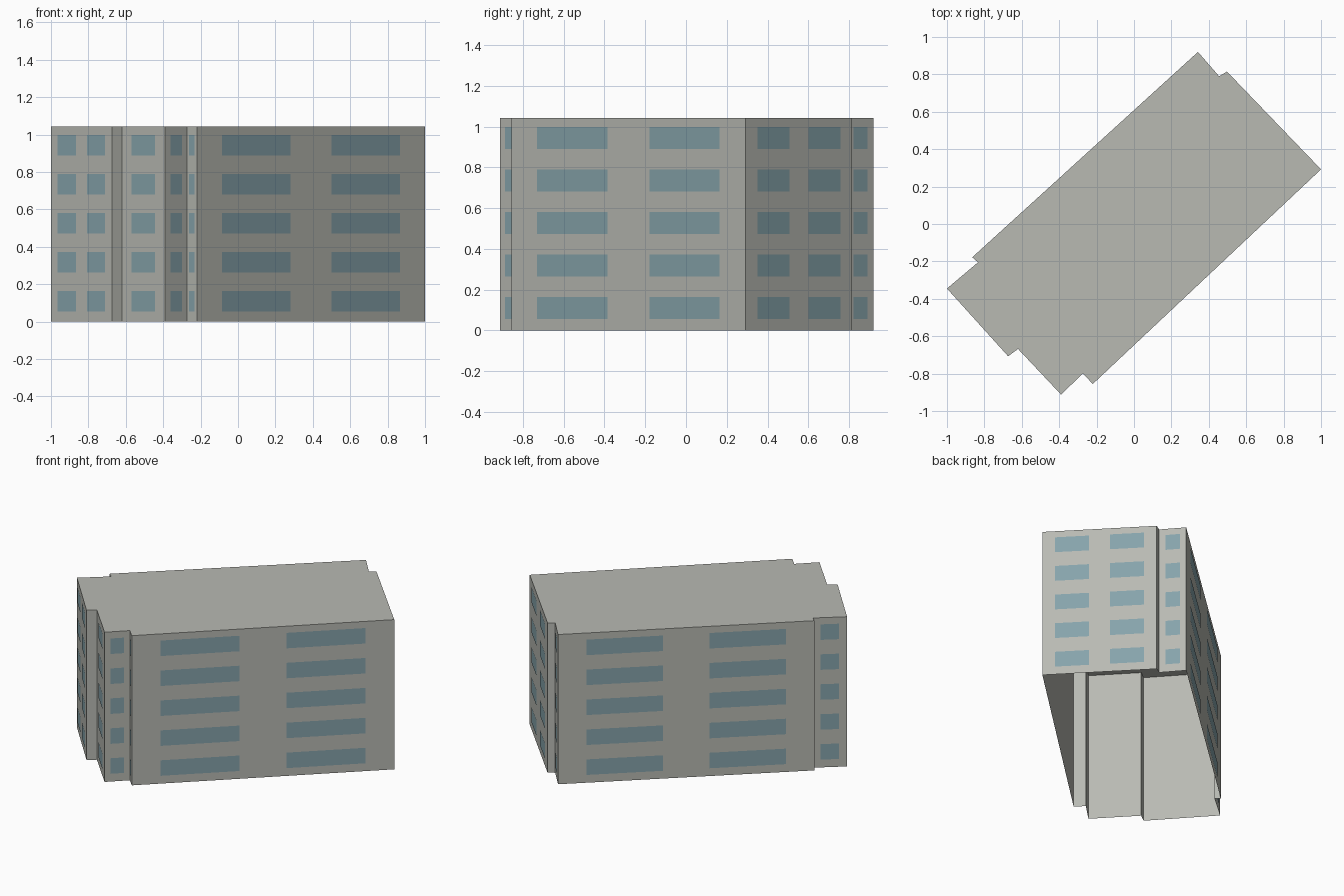
import bpy
import bmesh
from mathutils import Vector

cube = bpy.data.objects.get("Cube")
if cube:
    bpy.data.objects.remove(cube, do_unlink=True)

HEIGHT = 1.043
STOREYS = 5
SILL, HEAD = 0.055, 0.163        # window bottom and top within a storey
OFFSET = 0.002                   # window plates sit just proud of the wall

PAIR = [(0.11, 0.41), (0.59, 0.89)]
SINGLE = [(0.23, 0.77)]
BLANK = []

# Footprint corners, counter-clockwise, each with the windows of the wall that starts there
PLAN = [
    ((-1.0, -0.345), PAIR),
    ((-0.673, -0.707), BLANK),
    ((-0.62, -0.668), SINGLE),
    ((-0.39, -0.912), SINGLE),
    ((-0.274, -0.80), SINGLE),
    ((-0.22, -0.855), PAIR),
    ((1.0, 0.292), PAIR),
    ((0.497, 0.815), BLANK),
    ((0.455, 0.79), SINGLE),
    ((0.342, 0.92), PAIR),
    ((-0.865, -0.178), BLANK),
    ((-0.834, -0.205), SINGLE),
]


def make_material(name, color):
    mat = bpy.data.materials.new(name)
    mat.use_nodes = True
    mat.diffuse_color = color
    mat.node_tree.nodes["Principled BSDF"].inputs["Base Color"].default_value = color
    return mat


def make_object(name, bm, mat):
    mesh = bpy.data.meshes.new(name)
    bm.to_mesh(mesh)
    bm.free()
    mesh.materials.append(mat)
    obj = bpy.data.objects.new(name, mesh)
    bpy.context.collection.objects.link(obj)
    return obj


concrete = make_material("warm grey concrete", (0.48, 0.49, 0.45, 1))
glass = make_material("blue grey glass", (0.24, 0.37, 0.41, 1))

corners = [Vector((x, y, 0)) for (x, y), _ in PLAN]
up = Vector((0, 0, 1))

# Building shell: walls and flat roof, open underneath
bm = bmesh.new()
base = [bm.verts.new(c) for c in corners]
top = [bm.verts.new(c + up * HEIGHT) for c in corners]
for i in range(len(base)):
    j = (i + 1) % len(base)
    bm.faces.new((base[i], base[j], top[j], top[i]))
bm.faces.new(top)
make_object("building_shell", bm, concrete)

# Windows: rows of flat panes on every storey
bm = bmesh.new()
for i, (_, layout) in enumerate(PLAN):
    start, end = corners[i], corners[(i + 1) % len(corners)]
    out = (end - start).cross(up).normalized() * OFFSET
    for storey in range(STOREYS):
        floor = storey * HEIGHT / STOREYS
        for a, b in layout:
            left = start.lerp(end, a) + out
            right = start.lerp(end, b) + out
            low, high = up * (floor + SILL), up * (floor + HEAD)
            pane = (left + low, right + low, right + high, left + high)
            bm.faces.new([bm.verts.new(p) for p in pane])
make_object("windows", bm, glass)
